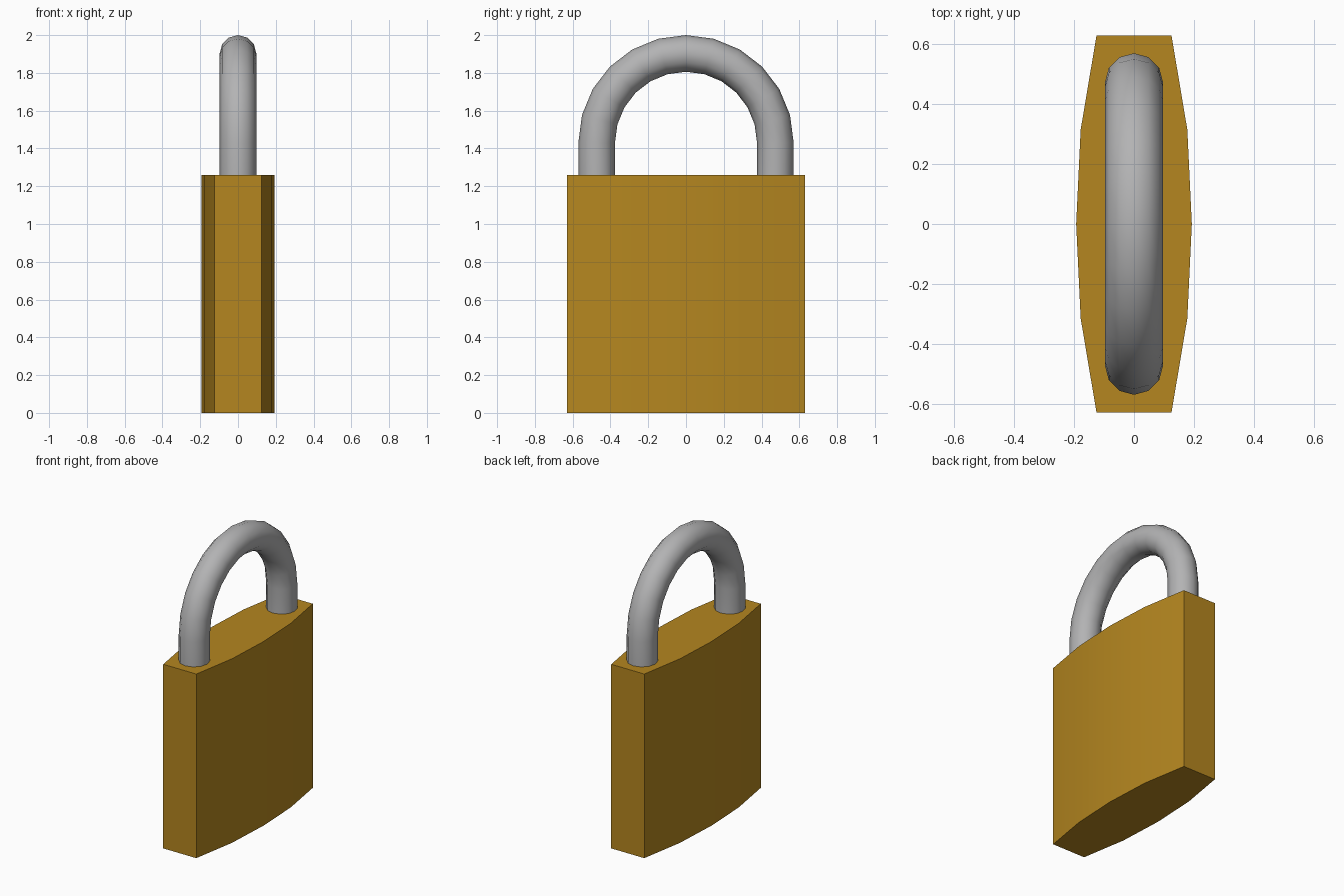
import bpy, bmesh, math
from mathutils import Vector

if "Cube" in bpy.data.objects:
    bpy.data.objects.remove(bpy.data.objects["Cube"])


def colour(name, rgb):
    mat = bpy.data.materials.new(name)
    mat.diffuse_color = (*rgb, 1)
    mat.use_nodes = True
    mat.node_tree.nodes["Principled BSDF"].inputs["Base Color"].default_value = mat.diffuse_color
    return mat


def finish(name, bm, material):
    bmesh.ops.recalc_face_normals(bm, faces=bm.faces)
    mesh = bpy.data.meshes.new(name)
    bm.to_mesh(mesh)
    bm.free()
    obj = bpy.data.objects.new(name, mesh)
    bpy.context.collection.objects.link(obj)
    mesh.materials.append(material)
    bpy.ops.object.select_all(action='DESELECT')
    obj.select_set(True)
    bpy.context.view_layer.objects.active = obj
    bpy.ops.object.shade_smooth_by_angle(angle=math.radians(35))
    return obj


brass = colour("brass", (0.46, 0.24, 0.014))
steel = colour("steel", (0.45, 0.45, 0.455))

# Lock body: bulged outline, mirrored and extruded upward
BODY_TOP = 1.26
right = [(0.125, -0.63), (0.178, -0.315), (0.193, 0), (0.178, 0.315), (0.125, 0.63)]
outline = right + [(-x, y) for x, y in reversed(right)]
bm = bmesh.new()
base = bm.faces.new([bm.verts.new((x, y, 0)) for x, y in outline])
top = bmesh.ops.extrude_face_region(bm, geom=[base], use_keep_orig=True)
bmesh.ops.translate(bm, vec=(0, 0, BODY_TOP),
                    verts=[v for v in top["geom"] if isinstance(v, bmesh.types.BMVert)])
finish("lock_body", bm, brass)

# Shackle: 12-sided tube swept along two straight legs and a half circle
SIDES, STEPS = 12, 12
TUBE, BEND, SPRING = 0.097, 0.473, 1.43
stations = [(0, BODY_TOP - 0.01)]
stations += [(math.pi * i / STEPS, SPRING) for i in range(STEPS + 1)]
stations += [(math.pi, BODY_TOP - 0.01)]
bm = bmesh.new()
rings = []
for angle, z in stations:
    out = Vector((0, math.cos(angle), math.sin(angle)))
    centre = Vector((0, 0, z)) + out * BEND
    ring = []
    for k in range(SIDES):
        t = math.tau * k / SIDES
        ring.append(bm.verts.new(centre + out * TUBE * math.cos(t)
                                 + Vector((TUBE * math.sin(t), 0, 0))))
    rings.append(ring)
for a, b in zip(rings, rings[1:]):
    for k in range(SIDES):
        n = (k + 1) % SIDES
        bm.faces.new((a[k], a[n], b[n], b[k]))
bm.faces.new(rings[0])
bm.faces.new(rings[-1])
finish("shackle", bm, steel)
